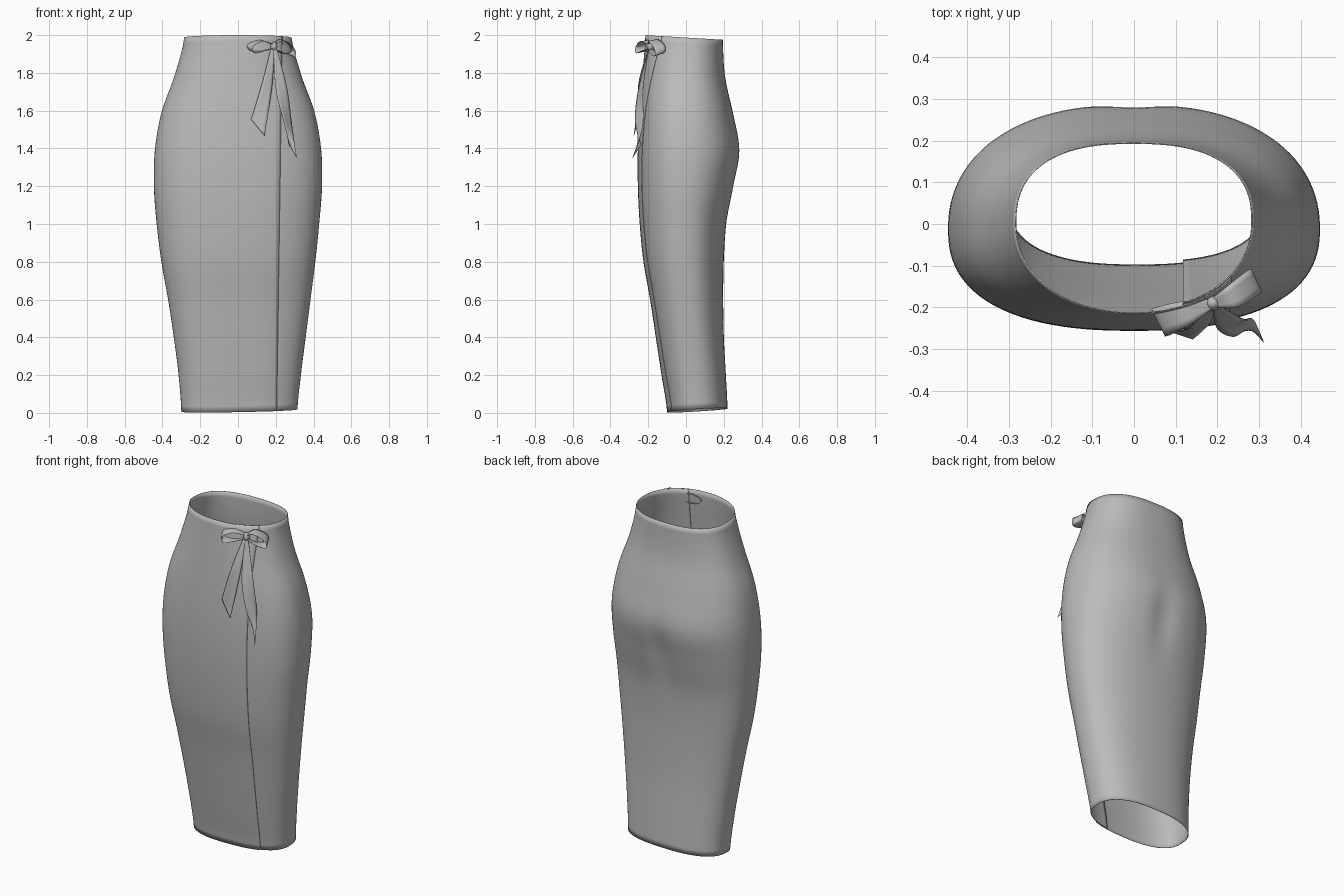
import bpy
import bmesh
from math import acos, cos, sin, pi, exp

cube = bpy.data.objects.get("Cube")
if cube:
    bpy.data.objects.remove(cube, do_unlink=True)

fabric = bpy.data.materials.new("grey fabric")
fabric.use_nodes = True
GREY = (0.5, 0.5, 0.5, 1)
fabric.diffuse_color = GREY
fabric.node_tree.nodes["Principled BSDF"].inputs["Base Color"].default_value = GREY


def spline(rows, t):
    """Smooth curve through rows of values, with t from 0 to 1."""
    last = len(rows) - 1
    i = min(int(t * last), last - 1)
    f = t * last - i
    p0, p1, p2, p3 = (rows[max(0, min(last, i + k))] for k in (-1, 0, 1, 2))
    return [b + f / 2 * (c - a + f * (2 * a - 5 * b + 4 * c - d + f * (3 * (b - c) + d - a)))
            for a, b, c, d in zip(p0, p1, p2, p3)]


def sheet(name, grid, thickness):
    """Cloth object from a grid of points."""
    bm = bmesh.new()
    rows = [[bm.verts.new(p) for p in row] for row in grid]
    for low, high in zip(rows, rows[1:]):
        for j in range(len(low) - 1):
            bm.faces.new((low[j], high[j], high[j + 1], low[j + 1]))
    mesh = bpy.data.meshes.new(name)
    bm.to_mesh(mesh)
    bm.free()
    obj = bpy.data.objects.new(name, mesh)
    bpy.context.collection.objects.link(obj)
    solid = obj.modifiers.new("cloth thickness", "SOLIDIFY")
    solid.thickness = thickness
    solid.offset = -1
    finish(obj)
    return obj


def finish(obj):
    obj.data.materials.append(fabric)
    bpy.ops.object.select_all(action="DESELECT")
    obj.select_set(True)
    bpy.context.view_layer.objects.active = obj
    bpy.ops.object.shade_smooth_by_angle()


# Skirt outline every 0.2 up: left x, right x, front y, back y
OUTLINE = [
    (-.30, .315, -.10, .22), (-.315, .335, -.13, .21), (-.34, .36, -.16, .20),
    (-.37, .385, -.19, .197), (-.405, .41, -.225, .20), (-.43, .43, -.245, .215),
    (-.445, .445, -.255, .255), (-.44, .44, -.255, .287), (-.405, .405, -.245, .25),
    (-.335, .335, -.23, .207), (-.285, .285, -.215, .195)]


def skirt_ring(u, steps=110):
    x0, x1, front, back = spline(OUTLINE, u)
    cx, a = (x0 + x1) / 2, (x1 - x0) / 2
    cy = .05 * (1 - u) ** 2 - .02 * sin(pi * u)
    n_front = 2.5 - .4 * u ** 4
    n_back = 2.5 - .25 * sin(pi * u)

    # The wrap runs from the outer front edge all round to a hidden inner edge
    def edge(x):
        return acos(((x - cx) / a) ** (n_front / 2))
    start, end = -edge(.205 + .03 * u), -2 * pi - edge(.12)
    ring = []
    for j in range(steps + 1):
        s = j / steps
        t = start + (end - start) * s
        c, v = cos(t), sin(t)
        n = n_front if v < 0 else n_back
        tuck = .007 * max(0, (s - .8) / .2)
        x = cx + (a - tuck) * abs(c) ** (2 / n) * (1 if c > 0 else -1)
        depth = back - cy if v > 0 else cy - front
        y = cy + (depth - tuck) * abs(v) ** (2 / n) * (1 if v > 0 else -1)
        # Soft hollow between and below the rounded seat
        if v > 0:
            y -= .018 * v * exp(-(x / .07) ** 2 - ((u - .62) / .09) ** 2)
        z = .01 + 1.977 * u + .06 * y * (1 - 2 * u) + .02 * x * (1 - u)
        ring.append((x, y, z))
    return ring


sheet("wrap_skirt", [skirt_ring(k / 60) for k in range(61)], .003)


# Bow ribbons: each row is centre x, y, z then half-width x, y, z
def ribbon(name, rows, steps=28):
    grid = []
    for k in range(steps + 1):
        r = spline(rows, k / steps)
        grid.append([[r[i] + side * r[i + 3] for i in range(3)]
                     for side in (-1, -.5, 0, .5, 1)])
    sheet(name, grid, .002)


ribbon("bow_loop_right", [
    (.19, -.19, 1.95, .003, -.01, 0), (.12, -.215, 1.972, .012, -.028, -.004),
    (.06, -.235, 1.945, .016, -.032, -.008), (.075, -.235, 1.912, .014, -.03, -.008),
    (.13, -.215, 1.915, .01, -.022, 0), (.19, -.19, 1.93, .003, -.01, 0)])
ribbon("bow_loop_left", [
    (.19, -.19, 1.95, .004, -.01, 0), (.235, -.175, 1.972, .014, -.024, -.004),
    (.285, -.14, 1.935, .014, -.028, -.01), (.288, -.14, 1.9, .012, -.026, -.01),
    (.24, -.17, 1.905, .01, -.02, 0), (.19, -.19, 1.93, .004, -.01, 0)])
ribbon("bow_tail_right", [
    (.185, -.195, 1.94, .008, 0, 0), (.155, -.245, 1.74, .026, .006, -.01),
    (.105, -.265, 1.51, .036, -.012, -.043)])
ribbon("bow_tail_left", [
    (.195, -.195, 1.94, .008, 0, 0), (.23, -.24, 1.72, .03, .012, 0),
    (.265, -.25, 1.53, .022, .02, -.01), (.29, -.26, 1.385, .02, -.024, -.035)])

# Knot
bpy.ops.mesh.primitive_uv_sphere_add(segments=20, ring_count=12, radius=.02,
                                     location=(.19, -.19, 1.94))
knot = bpy.context.object
knot.name = "bow_knot"
knot.scale = (.9, .9, 1.2)
finish(knot)
